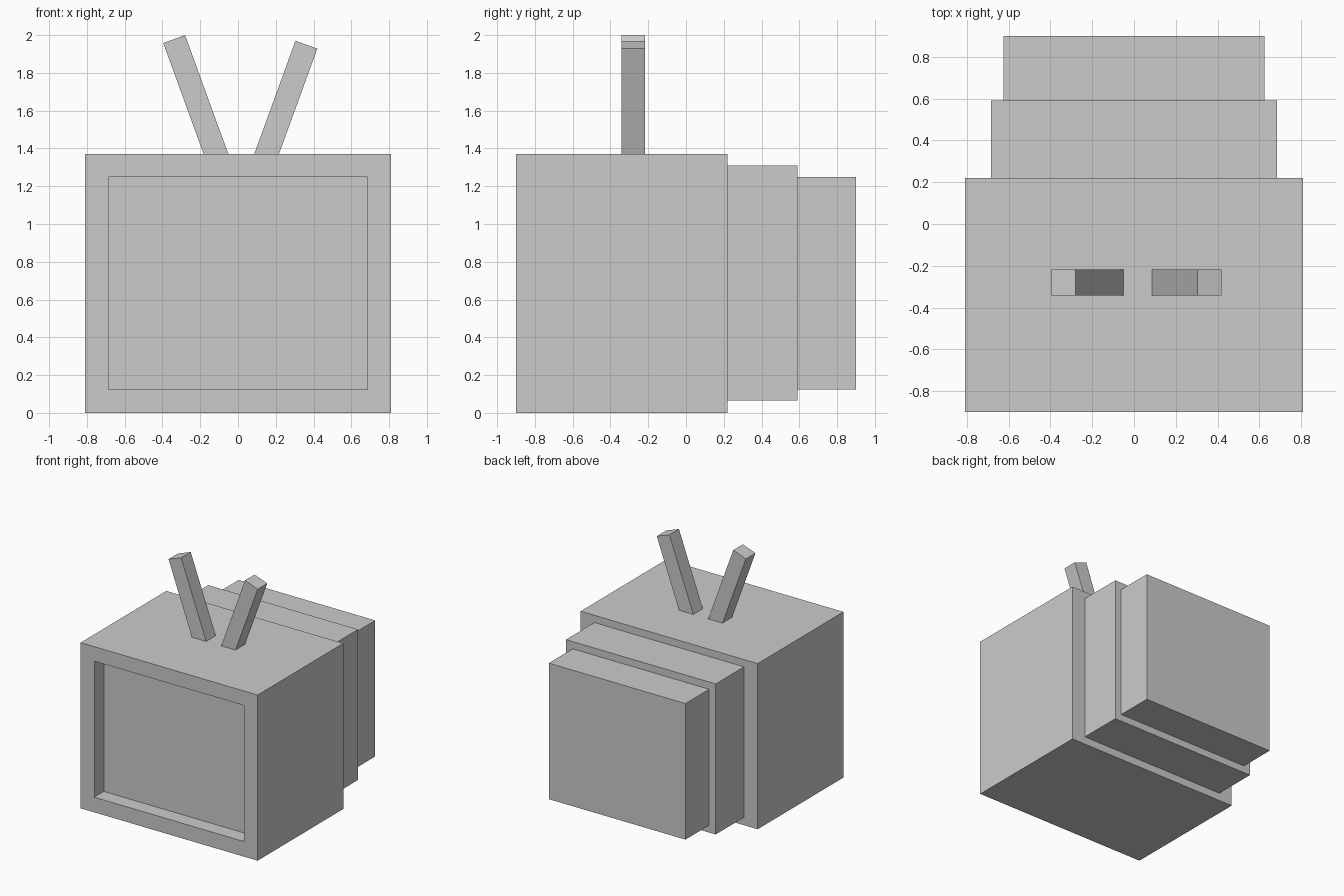
import bpy, bmesh
from math import radians
from mathutils import Matrix, Vector

if "Cube" in bpy.data.objects:
    bpy.data.objects.remove(bpy.data.objects["Cube"])


def make_object(name, bm):
    bmesh.ops.recalc_face_normals(bm, faces=bm.faces)
    mesh = bpy.data.meshes.new(name)
    bm.to_mesh(mesh)
    bm.free()
    obj = bpy.data.objects.new(name, mesh)
    bpy.context.collection.objects.link(obj)
    return obj


def step(bm, face, half_x, z0, z1, y_end):
    """Inset a face to a rectangle, then extrude it along y."""
    bmesh.ops.inset_individual(bm, faces=[face], thickness=0.03)
    mid = face.calc_center_median()
    for v in face.verts:
        v.co.x = half_x if v.co.x > mid.x else -half_x
        v.co.z = z1 if v.co.z > mid.z else z0
    new = bmesh.ops.extrude_discrete_faces(bm, faces=[face])["faces"][0]
    for v in new.verts:
        v.co.y = y_end
    return new


# Cabinet with recessed screen and stepped back housing
bm = bmesh.new()
bmesh.ops.create_cube(bm, size=1, matrix=Matrix.Translation((0, -0.34, 0.685))
                      @ Matrix.Diagonal((1.62, 1.12, 1.37, 1)))
bm.normal_update()
front = min(bm.faces, key=lambda f: f.calc_center_median().y)
back = max(bm.faces, key=lambda f: f.calc_center_median().y)
step(bm, front, 0.685, 0.125, 1.25, -0.775)
back = step(bm, back, 0.685, 0.065, 1.31, 0.59)
step(bm, back, 0.625, 0.125, 1.25, 0.90)
make_object("television_cabinet", bm)


# Antennas: square rods leaning outwards, base sunk slightly into the top
def antenna(name, top_x, top_z, tilt, length):
    bm = bmesh.new()
    bmesh.ops.create_cube(bm, size=1, matrix=Matrix.Translation((0, 0, -length / 2))
                          @ Matrix.Diagonal((0.123, 0.125, length, 1)))
    obj = make_object(name, bm)
    obj.location = Vector((top_x, -0.28, top_z))
    obj.rotation_euler.y = radians(tilt)


antenna("left_antenna", -0.338, 1.979, -20, 0.68)
antenna("right_antenna", 0.362, 1.949, 20, 0.65)
